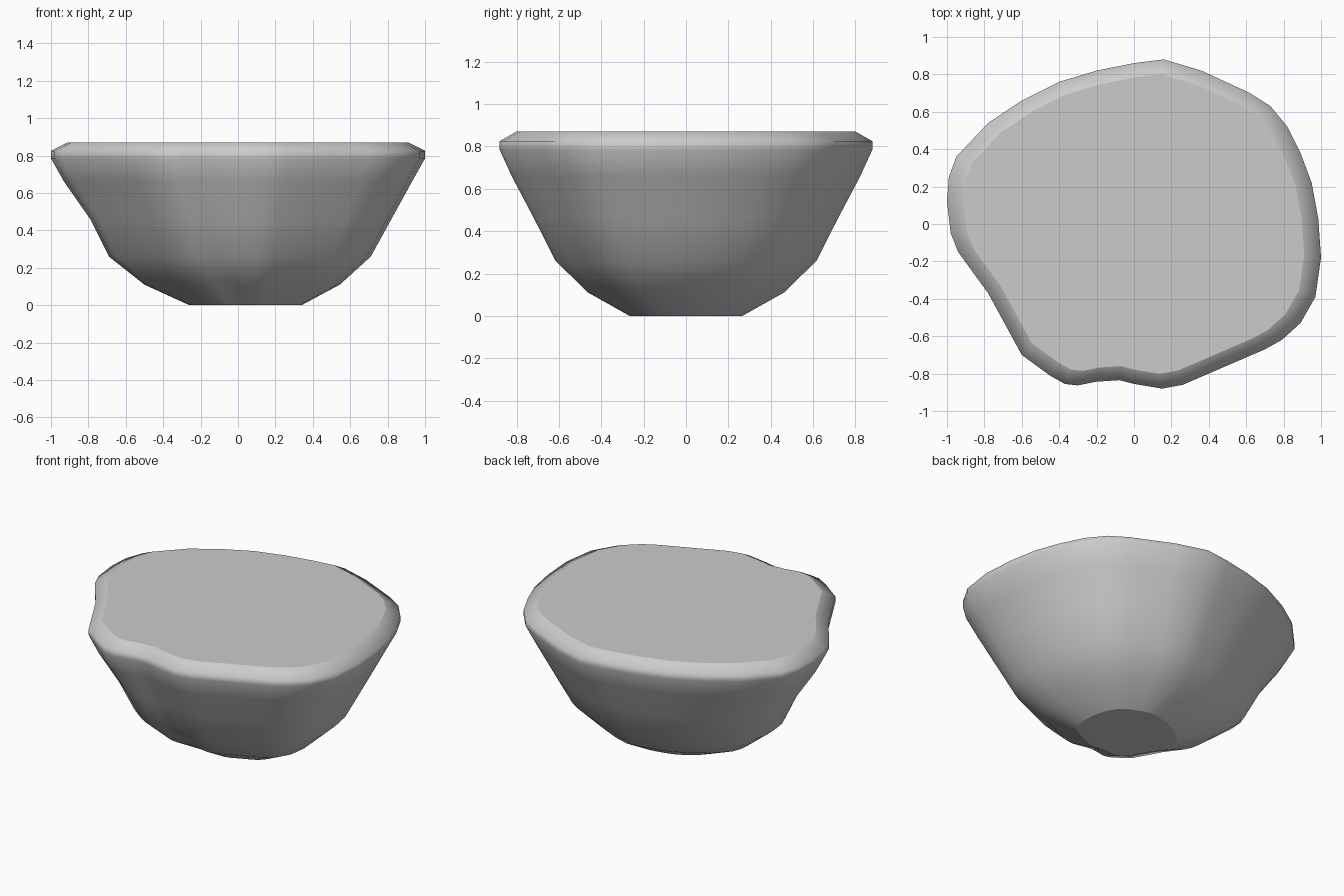
import bpy, bmesh

# Widest outline of the boulder, seen from above
outline = [(0.16, 0.88), (0.36, 0.82), (0.62, 0.70), (0.73, 0.63), (0.82, 0.52),
           (0.89, 0.38), (0.95, 0.22), (0.985, 0.03), (1.0, -0.18), (0.97, -0.39),
           (0.89, -0.53), (0.79, -0.62), (0.70, -0.67), (0.48, -0.765), (0.26, -0.86),
           (0.15, -0.88), (0.0, -0.855), (-0.08, -0.835), (-0.20, -0.843), (-0.30, -0.863),
           (-0.37, -0.855), (-0.45, -0.81), (-0.60, -0.70), (-0.78, -0.37), (-0.94, -0.15),
           (-0.98, -0.05), (-1.0, 0.12), (-0.99, 0.25), (-0.95, 0.36), (-0.78, 0.54),
           (-0.60, 0.66), (-0.40, 0.76), (-0.20, 0.82), (0.0, 0.86)]
outline.reverse()
outline.reverse()

# Side profile: height, x scale, y scale, x shift
profile = [(0.0, 0.30, 0.302, 0.04), (0.11, 0.523, 0.525, 0.022), (0.26, 0.70, 0.70, 0.01),
           (0.46, 0.805, 0.815, 0.015), (0.66, 0.93, 0.935, 0.0), (0.785, 1.0, 1.0, 0.0),
           (0.825, 1.0, 1.0, 0.0), (0.87, 0.91, 0.91, 0.0)]

bm = bmesh.new()
rings = [[bm.verts.new((x * sx + dx, y * sy, z)) for x, y in outline]
         for z, sx, sy, dx in profile]

# Walls and rounded rim
n = len(outline)
for low, high in zip(rings, rings[1:]):
    for i in range(n):
        j = (i + 1) % n
        bm.faces.new((low[i], low[j], high[j], high[i])).smooth = True

# Flat top and base
for ring in (rings[0], rings[-1]):
    bm.faces.new(ring).smooth = False

bmesh.ops.recalc_face_normals(bm, faces=bm.faces)
mesh = bpy.data.meshes.new("boulder")
bm.to_mesh(mesh)
bm.free()
boulder = bpy.data.objects.new("boulder", mesh)
bpy.context.collection.objects.link(boulder)
